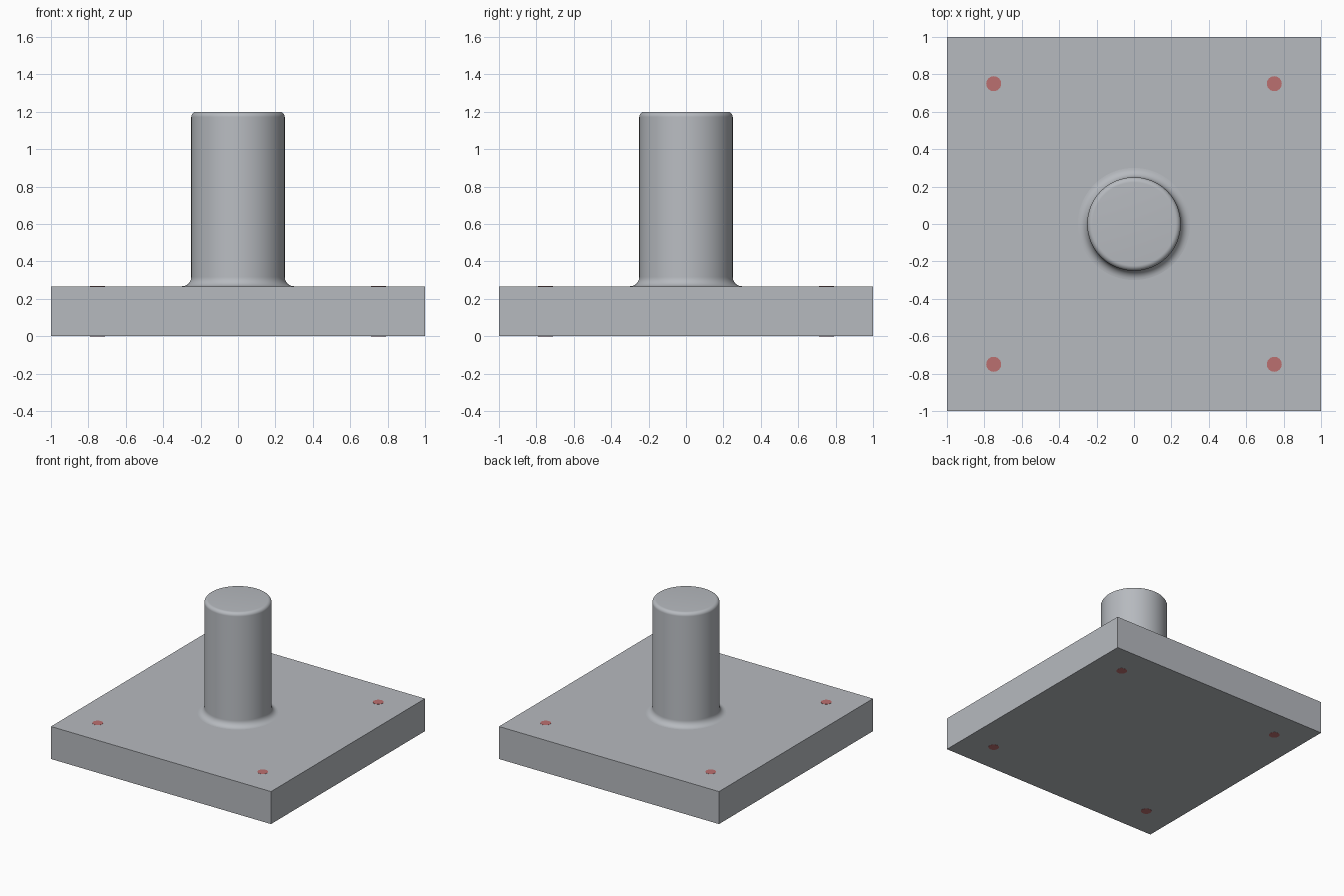
import bpy, math

if "Cube" in bpy.data.objects:
    bpy.data.objects.remove(bpy.data.objects["Cube"])

PLATE_H = 0.267
POST_R, POST_TOP = 0.25, 1.2
FILLET, ROUND = 0.05, 0.028
SIDES = 96


def make_material(name, rgb):
    mat = bpy.data.materials.new(name)
    mat.diffuse_color = (*rgb, 1.0)
    mat.use_nodes = True
    mat.node_tree.nodes["Principled BSDF"].inputs["Base Color"].default_value = mat.diffuse_color
    return mat


grey = make_material("light_grey", (0.47, 0.49, 0.52))
red = make_material("muted_red", (0.50, 0.16, 0.16))

# Square base plate
bpy.ops.mesh.primitive_cube_add(size=2, location=(0, 0, PLATE_H / 2))
plate = bpy.context.object
plate.name = "base_plate"
plate.scale.z = PLATE_H / 2
bpy.ops.object.transform_apply(location=False, rotation=False, scale=True)
plate.data.materials.append(grey)

# Post: turned profile with a fillet at the foot and a rounded top rim
profile = [(POST_R + FILLET, PLATE_H - 0.05)]
for i in range(9):
    a = math.pi / 2 * i / 8
    profile.append((POST_R + FILLET - FILLET * math.sin(a),
                    PLATE_H + FILLET - FILLET * math.cos(a)))
for i in range(9):
    a = math.pi / 2 * i / 8
    profile.append((POST_R - ROUND + ROUND * math.cos(a),
                    POST_TOP - ROUND + ROUND * math.sin(a)))

verts = [(r * math.cos(2 * math.pi * s / SIDES), r * math.sin(2 * math.pi * s / SIDES), z)
         for r, z in profile for s in range(SIDES)]
faces = []
for k in range(len(profile) - 1):
    for s in range(SIDES):
        t = (s + 1) % SIDES
        faces.append((k * SIDES + s, k * SIDES + t, (k + 1) * SIDES + t, (k + 1) * SIDES + s))
last = (len(profile) - 1) * SIDES
faces.append(tuple(last + s for s in range(SIDES)))      # top cap
faces.append(tuple(reversed(range(SIDES))))              # cap hidden in the plate
mesh = bpy.data.meshes.new("post")
mesh.from_pydata(verts, [], faces)
mesh.materials.append(grey)
post = bpy.data.objects.new("post", mesh)
bpy.context.collection.objects.link(post)
bpy.ops.object.select_all(action='DESELECT')
post.select_set(True)
bpy.context.view_layer.objects.active = post
bpy.ops.object.shade_smooth_by_angle(angle=math.radians(30))

# Four pins through the plate, showing as near-flush red dots on both faces
for x in (-0.75, 0.75):
    for y in (-0.75, 0.75):
        bpy.ops.mesh.primitive_cylinder_add(vertices=32, radius=0.04, depth=PLATE_H + 0.002,
                                            location=(x, y, PLATE_H / 2))
        pin = bpy.context.object
        pin.name = f"corner_pin_{'left' if x < 0 else 'right'}_{'front' if y < 0 else 'back'}"
        pin.data.materials.append(red)
        bpy.ops.object.shade_smooth_by_angle(angle=math.radians(30))
